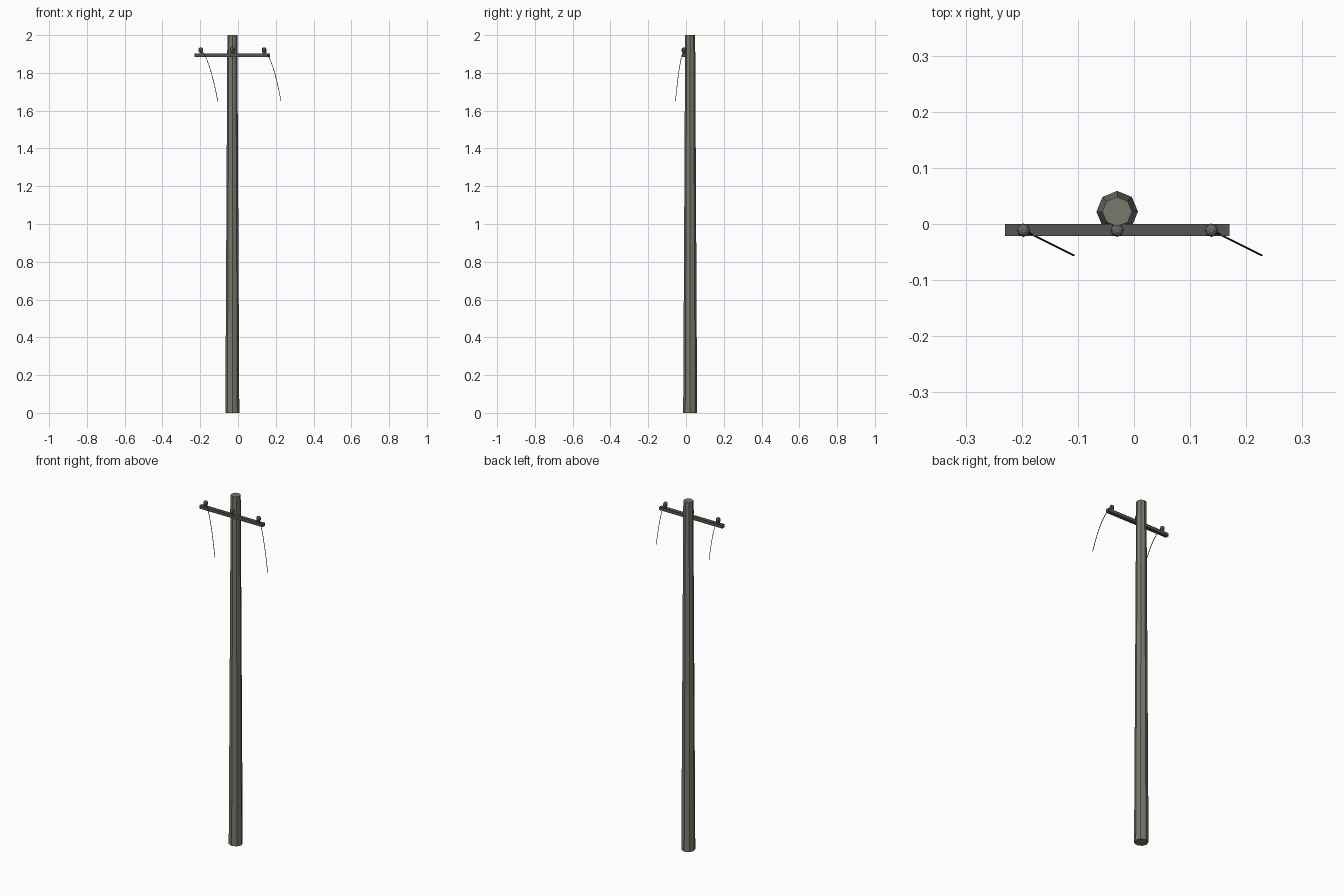
import bpy, math

if "Cube" in bpy.data.objects:
    bpy.data.objects.remove(bpy.data.objects["Cube"])

def material(name, rgb):
    m = bpy.data.materials.new(name)
    m.diffuse_color = (*rgb, 1)
    m.use_nodes = True
    m.node_tree.nodes["Principled BSDF"].inputs["Base Color"].default_value = m.diffuse_color
    return m

WOOD = material("weathered wood", (0.19, 0.19, 0.155))
ARM = material("dark arm wood", (0.09, 0.09, 0.08))
GLASS = material("insulator grey", (0.13, 0.13, 0.12))
WIRE = material("black wire", (0.005, 0.005, 0.005))

def mesh_object(name, verts, faces, mat):
    me = bpy.data.meshes.new(name)
    me.from_pydata(verts, [], faces)
    me.materials.append(mat)
    ob = bpy.data.objects.new(name, me)
    bpy.context.collection.objects.link(ob)
    return ob

def lathe(name, x, y, profile, sides, mat):
    """Closed turned part from (radius, z) pairs, bottom to top."""
    verts = [(x + r * math.cos(math.tau * i / sides),
              y + r * math.sin(math.tau * i / sides), z)
             for r, z in profile for i in range(sides)]
    faces = [(k * sides + i, k * sides + (i + 1) % sides,
              (k + 1) * sides + (i + 1) % sides, (k + 1) * sides + i)
             for k in range(len(profile) - 1) for i in range(sides)]
    faces.append(tuple(reversed(range(sides))))
    faces.append(tuple(range(len(verts) - sides, len(verts))))
    return mesh_object(name, verts, faces, mat)

# Tapered octagonal pole
lathe("pole", -0.03, 0.022, [(0.037, 0), (0.0265, 2.0)], 8, WOOD)

# Crossarm on the front of the pole
bpy.ops.mesh.primitive_cube_add(size=1, location=(-0.03, -0.0105, 1.893))
arm = bpy.context.object
arm.name = "crossarm"
arm.scale = (0.40, 0.021, 0.018)
arm.data.materials.append(ARM)

# Insulators: round body with a small domed cap
for name, x in (("left", -0.197), ("middle", -0.03), ("right", 0.138)):
    lathe(f"{name}_insulator", x, -0.011,
          [(0.008, 1.90), (0.008, 1.910), (0.012, 1.914), (0.012, 1.926),
           (0.009, 1.932), (0.004, 1.935)], 8, GLASS)

# Cut wires hanging from the outer insulators
for name, x in (("left", -0.197), ("right", 0.138)):
    cu = bpy.data.curves.new(f"{name}_wire", 'CURVE')
    cu.dimensions = '3D'
    cu.bevel_depth = 0.0016
    cu.bevel_resolution = 0
    cu.use_fill_caps = True
    sp = cu.splines.new('POLY')
    sp.points.add(8)
    for i, p in enumerate(sp.points):
        t = i / 8
        p.co = (x + 0.09 * t, -0.011 - 0.045 * t,
                1.92 - 0.27 * (0.25 * t + 0.75 * t * t), 1)
    cu.materials.append(WIRE)
    ob = bpy.data.objects.new(f"{name}_wire", cu)
    bpy.context.collection.objects.link(ob)
